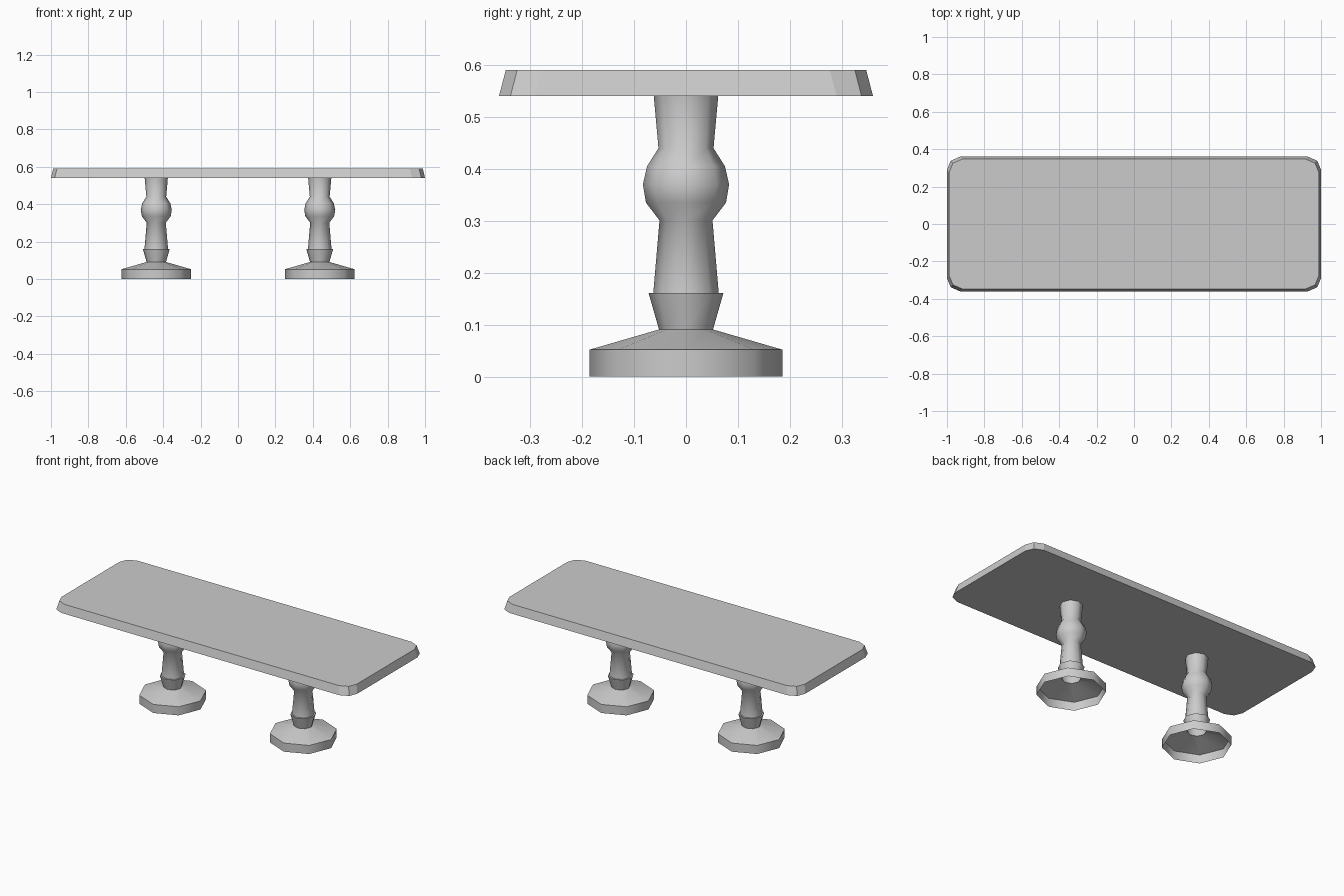
import bpy, bmesh, math

if "Cube" in bpy.data.objects:
    bpy.data.objects.remove(bpy.data.objects["Cube"])


def make_object(name, bm):
    bmesh.ops.recalc_face_normals(bm, faces=bm.faces)
    mesh = bpy.data.meshes.new(name)
    bm.to_mesh(mesh)
    bm.free()
    ob = bpy.data.objects.new(name, mesh)
    bpy.context.collection.objects.link(ob)
    return ob


def bridge(bm, a, b):
    n = len(a)
    for i in range(n):
        j = (i + 1) % n
        bm.faces.new((a[i], a[j], b[j], b[i]))


# Table top: rounded rectangle tapering slightly inward towards the top
def outline(bm, hx, hy, z):
    corner = [(hx, hy - 0.07), (hx - 0.02, hy - 0.022), (hx - 0.07, hy)]
    pts = []
    for sx, sy in ((1, 1), (-1, 1), (-1, -1), (1, -1)):
        part = corner if sx * sy > 0 else corner[::-1]
        pts += [(sx * x, sy * y) for x, y in part]
    return [bm.verts.new((x, y, z)) for x, y in pts]


bm = bmesh.new()
low = outline(bm, 1.0, 0.36, 0.54)
high = outline(bm, 0.988, 0.347, 0.59)
bridge(bm, low, high)
bm.faces.new(low)
bm.faces.new(high)
make_object("table_top", bm)

# Turned pedestals: eight-sided lathed shell, hollow underneath
PROFILE = [(0.186, 0), (0.186, 0.052), (0.052, 0.091), (0.072, 0.161),
           (0.063, 0.161), (0.051, 0.301), (0.077, 0.335), (0.083, 0.37),
           (0.075, 0.405), (0.053, 0.44), (0.062, 0.54)]
SIDES = 8


def pedestal(name, cx):
    bm = bmesh.new()
    rings = []
    for r, z in PROFILE:
        rings.append([bm.verts.new((cx + r * math.cos(k * math.tau / SIDES),
                                    r * math.sin(k * math.tau / SIDES), z))
                      for k in range(SIDES)])
    for a, b in zip(rings, rings[1:]):
        bridge(bm, a, b)
    ob = make_object(name, bm)
    # Make the normals point outwards on the open shell
    face = ob.data.polygons[0]
    if face.normal.x * (face.center.x - cx) + face.normal.y * face.center.y < 0:
        ob.data.flip_normals()
    bpy.ops.object.select_all(action='DESELECT')
    ob.select_set(True)
    bpy.context.view_layer.objects.active = ob
    bpy.ops.object.shade_smooth_by_angle(angle=math.radians(46))


pedestal("left_pedestal", -0.437)
pedestal("right_pedestal", 0.437)
